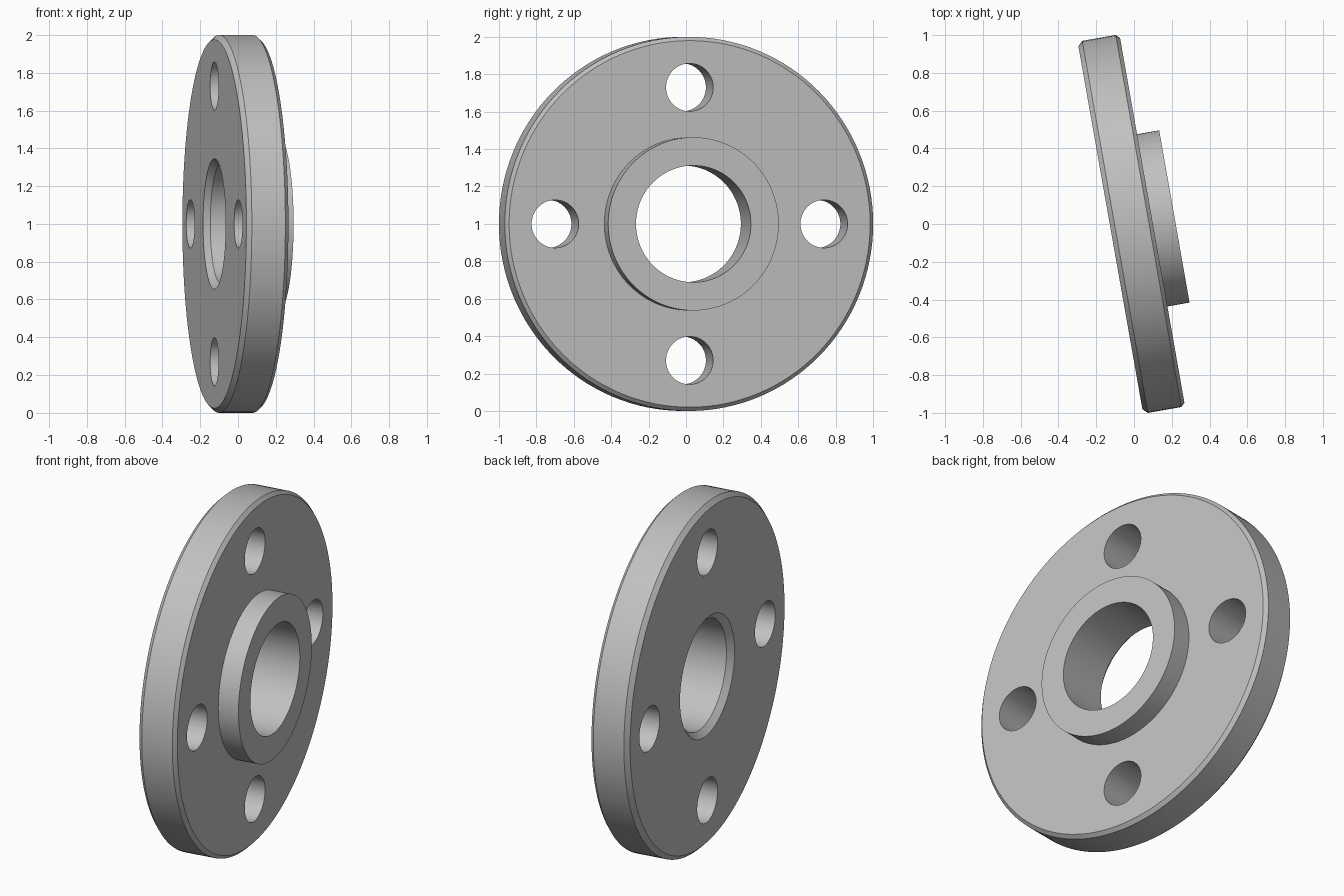
import bpy, bmesh, math
from mathutils import Matrix, Vector

default = bpy.data.objects.get("Cube")
if default:
    bpy.data.objects.remove(default, do_unlink=True)

SEGMENTS = 128
BACK, FACE, HUB_END = -0.131, 0.094, 0.213   # positions along the axis
BORE, HUB, RIM = 0.312, 0.463, 1.0           # radii
BOLT_CIRCLE, BOLT_RADIUS = 0.73, 0.128

steel = bpy.data.materials.new("steel_grey")
steel.use_nodes = True
grey = (0.53, 0.53, 0.53, 1)
steel.diffuse_color = grey
steel.node_tree.nodes["Principled BSDF"].inputs["Base Color"].default_value = grey


def make_object(name, bm):
    bmesh.ops.recalc_face_normals(bm, faces=bm.faces)
    mesh = bpy.data.meshes.new(name)
    bm.to_mesh(mesh)
    bm.free()
    mesh.materials.append(steel)
    obj = bpy.data.objects.new(name, mesh)
    bpy.context.collection.objects.link(obj)
    return obj


# Flange body: closed (axis, radius) profile turned around x
profile = [
    (BACK + 0.033, BORE), (BACK, BORE + 0.033),          # bore chamfer
    (BACK, RIM - 0.025), (BACK + 0.025, RIM),            # back rim chamfer
    (FACE - 0.02, RIM), (FACE, RIM - 0.02),              # front rim chamfer
    (FACE, HUB), (HUB_END, HUB), (HUB_END, BORE),        # raised hub
]
bm = bmesh.new()
verts = [bm.verts.new((x, 0, r)) for x, r in profile]
edges = [bm.edges.new((v, verts[(i + 1) % len(verts)])) for i, v in enumerate(verts)]
bmesh.ops.spin(bm, geom=verts + edges, cent=(0, 0, 0), axis=(1, 0, 0),
               angle=math.tau, steps=SEGMENTS, use_merge=False)
bmesh.ops.remove_doubles(bm, verts=bm.verts, dist=0.0001)
flange = make_object("flange", bm)

# Four bolt holes
bm = bmesh.new()
for i in range(4):
    angle = i * math.pi / 2
    place = (Matrix.Translation(Vector((0, math.sin(angle), math.cos(angle))) * BOLT_CIRCLE)
             @ Matrix.Rotation(math.pi / 2, 4, "Y"))
    bmesh.ops.create_cone(bm, cap_ends=True, segments=64, radius1=BOLT_RADIUS,
                          radius2=BOLT_RADIUS, depth=1, matrix=place)
cutter = make_object("bolt_hole_cutter", bm)
cutter.hide_render = True

cut = flange.modifiers.new("bolt_holes", "BOOLEAN")
cut.operation = "DIFFERENCE"
cut.solver = "EXACT"
cut.object = cutter

bpy.ops.object.select_all(action="DESELECT")
bpy.context.view_layer.objects.active = flange
flange.select_set(True)
bpy.ops.object.modifier_apply(modifier=cut.name)
bpy.data.objects.remove(cutter, do_unlink=True)

# Stand it up, turned slightly about the vertical
flange.data.transform(Matrix.Translation((0.004, 0.003, RIM))
                      @ Matrix.Rotation(math.radians(10), 4, "Z"))
bpy.ops.object.shade_smooth_by_angle(angle=math.radians(30))
